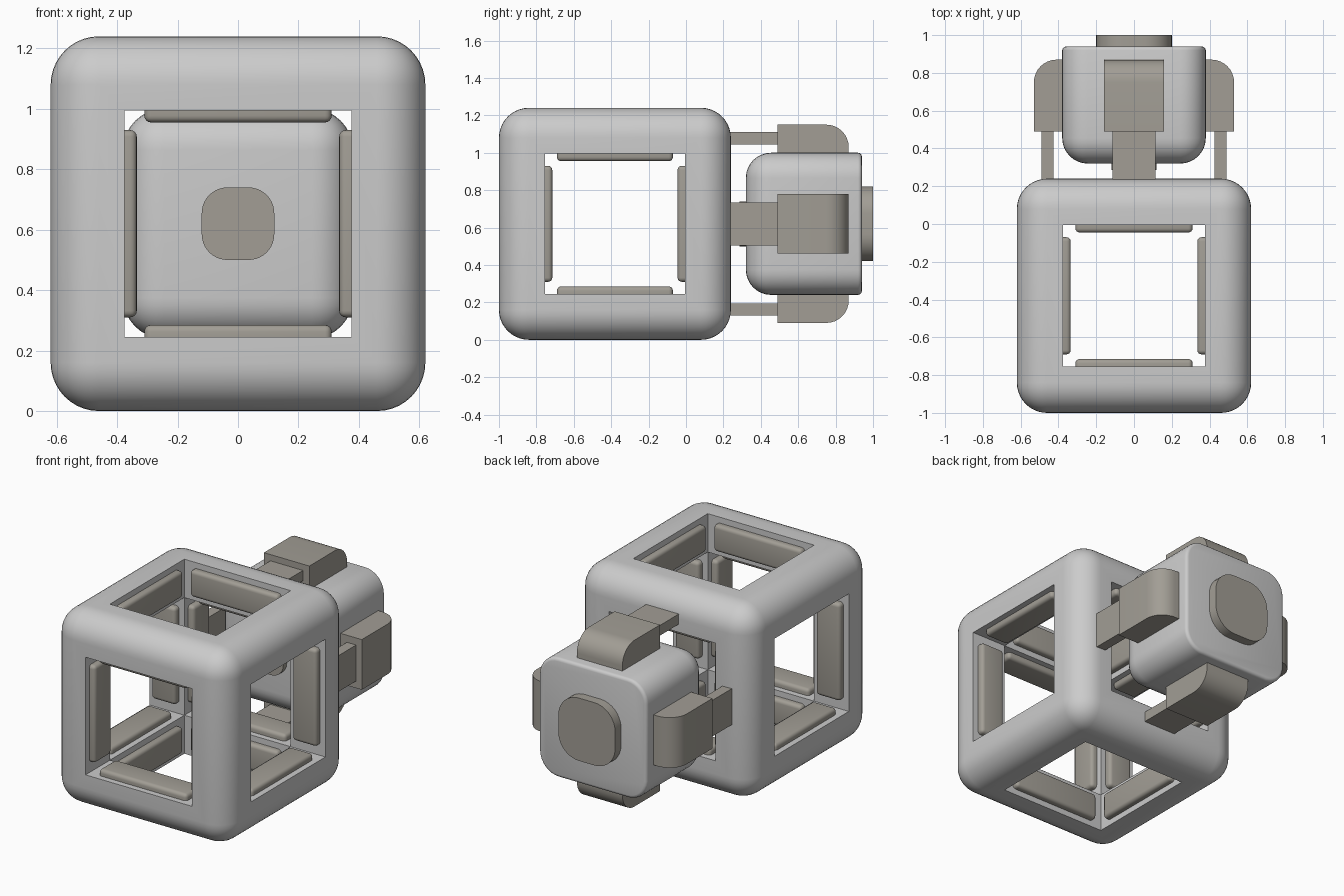
import bpy, bmesh, math
from mathutils import Matrix, Vector

if "Cube" in bpy.data.objects:
    bpy.data.objects.remove(bpy.data.objects["Cube"])

CZ = 0.62                      # height of the centre line
FC = Vector((0, -0.38, CZ))    # centre of the cage

trim = bpy.data.materials.new("trim")
trim.diffuse_color = (0.36, 0.34, 0.30, 1)
trim.use_nodes = True
trim.node_tree.nodes["Principled BSDF"].inputs["Base Color"].default_value = trim.diffuse_color


def box(bm, lo, hi, matrix=Matrix()):
    lo, hi = Vector(lo), Vector(hi)
    m = matrix @ Matrix.Translation((lo + hi) / 2) @ Matrix.Diagonal((*(hi - lo), 1))
    return bmesh.ops.create_cube(bm, size=1, matrix=m)["verts"]


def bevel(bm, r, seg, test=lambda a, b: True, verts=None):
    pool = {e for v in verts for e in v.link_edges} if verts else bm.edges
    edges = [e for e in pool if test(e.verts[0].co, e.verts[1].co)]
    bmesh.ops.bevel(bm, geom=edges, offset=r, offset_type='OFFSET', segments=seg,
                    profile=0.5, affect='EDGES', clamp_overlap=True)


def finish(bm, name, mat=None):
    bmesh.ops.recalc_face_normals(bm, faces=bm.faces)
    me = bpy.data.meshes.new(name)
    bm.to_mesh(me)
    bm.free()
    ob = bpy.data.objects.new(name, me)
    bpy.context.collection.objects.link(ob)
    if mat:
        me.materials.append(mat)
    return ob


def smooth(ob):
    bpy.ops.object.select_all(action='DESELECT')
    ob.select_set(True)
    bpy.context.view_layer.objects.active = ob
    bpy.ops.object.shade_smooth_by_angle(angle=math.radians(35))


def along_y(a, b):
    return abs(a.y - b.y) > 0.01


# cage: rounded cube with a square hole through each axis
bm = bmesh.new()
h = Vector((0.62,) * 3)
box(bm, FC - h, FC + h)
bevel(bm, 0.16, 10)
cage = finish(bm, "cage_frame")
cutters = []
for axis in range(3):
    h = Vector((0.375,) * 3)
    h[axis] = 1
    bm = bmesh.new()
    box(bm, FC - h, FC + h)
    cut = finish(bm, "cage_cutter")
    cut.hide_render = True
    cutters.append(cut)
    mod = cage.modifiers.new("opening", 'BOOLEAN')
    mod.operation, mod.solver, mod.object = 'DIFFERENCE', 'EXACT', cut
bpy.context.view_layer.objects.active = cage
for mod in list(cage.modifiers):
    bpy.ops.object.modifier_apply(modifier=mod.name)
for cut in cutters:
    bpy.data.objects.remove(cut)
smooth(cage)

# pads on every inner face of the openings
bm = bmesh.new()
for d in range(3):
    for e in range(3):
        if e == d:
            continue
        for sd in (-1, 1):
            for se in (-1, 1):
                c, h = FC.copy(), Vector((0.31,) * 3)
                c[d] += sd * 0.4975
                c[e] += se * 0.375
                h[d], h[e] = 0.085, 0.04
                box(bm, c - h, c + h)
bevel(bm, 0.022, 4)
smooth(finish(bm, "opening_pads", trim))

# thruster body: soft front, tight back rim
bm = bmesh.new()
box(bm, (-0.38, 0.32, CZ - 0.38), (0.38, 0.94, CZ + 0.38))
bevel(bm, 0.135, 8, lambda a, b: along_y(a, b) or max(a.y, b.y) < 0.33)
bevel(bm, 0.02, 3, lambda a, b: min(a.y, b.y) > 0.939)
smooth(finish(bm, "thruster_body"))

# front nub and rear plate
for name, w, y0, y1, r in (("front_nub", 0.12, 0.285, 0.40, 0.085),
                           ("rear_plate", 0.20, 0.90, 1.0, 0.145)):
    bm = bmesh.new()
    box(bm, (-w, y0, CZ - w), (w, y1, CZ + w))
    bevel(bm, r, 10, along_y)
    smooth(finish(bm, name, trim))

# four brackets with arms reaching the cage
for i, side in enumerate(("top", "right", "bottom", "left")):
    rot = Matrix.Translation((0, 0, CZ)) @ Matrix.Rotation(i * math.pi / 2, 4, 'Y')
    bm = bmesh.new()
    box(bm, (-0.16, 0.49, 0.30), (0.16, 0.87, 0.53))
    bevel(bm, 0.12, 8, lambda a, b: min(a.y, b.y) > 0.8 and min(a.z, b.z) > 0.5)
    box(bm, (-0.115, 0.18, 0.425), (0.115, 0.52, 0.49))
    bm.transform(rot)
    smooth(finish(bm, side + "_bracket", trim))
